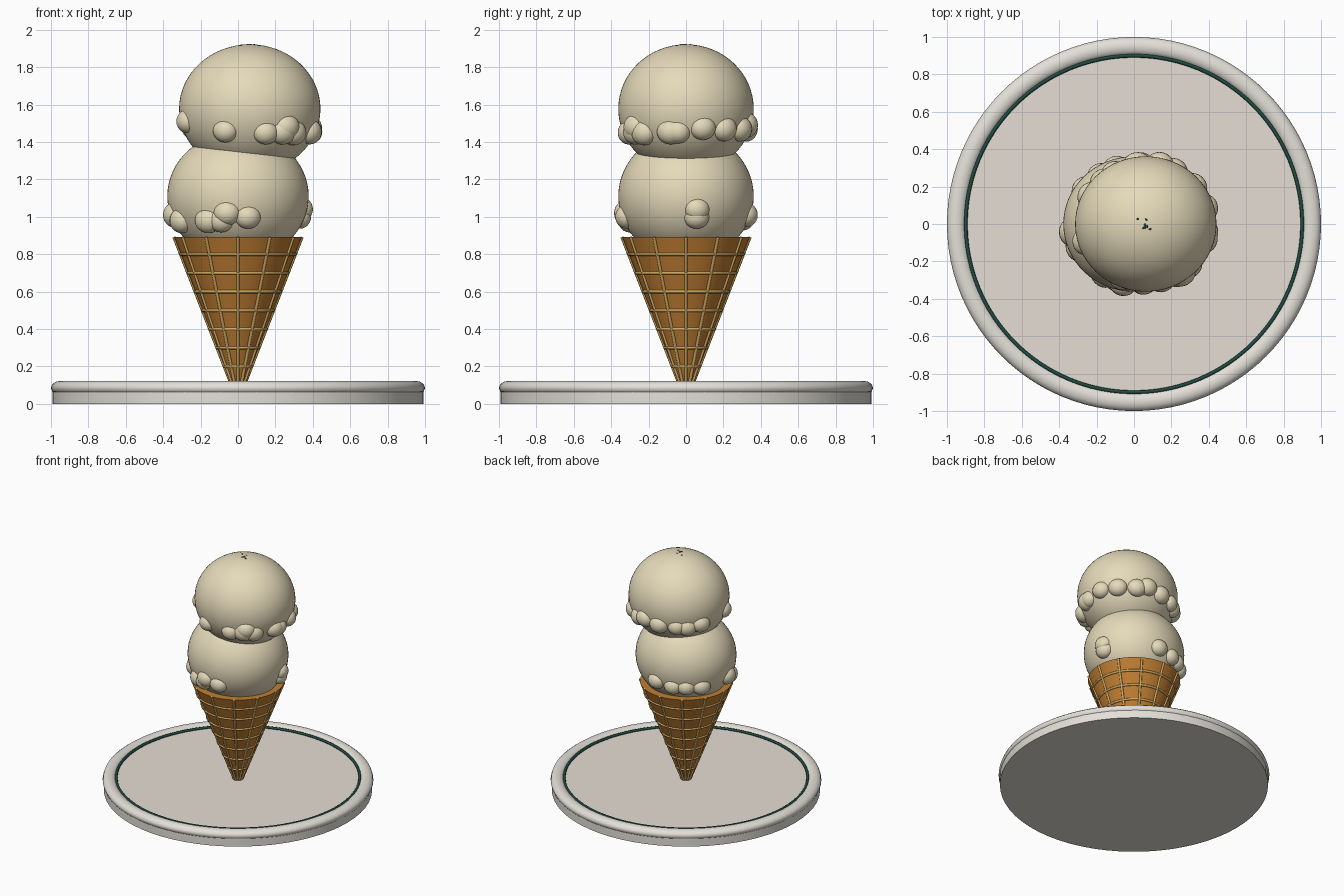
import bpy
import random
from math import radians, sin, cos, sqrt, pi
from mathutils import Vector

random.seed(4)
cube = bpy.data.objects.get("Cube")
if cube:
    bpy.data.objects.remove(cube, do_unlink=True)


def material(name, hex_code):
    channels = [int(hex_code[i:i + 2], 16) / 255 for i in (0, 2, 4)]
    colour = [((c + 0.055) / 1.055) ** 2.4 for c in channels] + [1]
    mat = bpy.data.materials.new(name)
    mat.use_nodes = True
    mat.diffuse_color = colour
    bsdf = next(n for n in mat.node_tree.nodes if n.type == "BSDF_PRINCIPLED")
    bsdf.inputs["Base Color"].default_value = colour
    return mat


cream = material("vanilla cream", "E5DABA")
wafer = material("wafer brown", "C07E32")
lattice = material("lattice tan", "CFA862")
stone = material("plate grey", "E5DED5")
rim_white = material("rim off white", "E4E0D8")
green = material("dark green", "1F4A40")


def finish(name, mat, angle=40):
    obj = bpy.context.object
    obj.name = name
    obj.data.materials.append(mat)
    bpy.ops.object.shade_smooth_by_angle(angle=radians(angle))
    return obj


def disc(name, mat, radius, low, high, top_radius=None, sides=96):
    bpy.ops.mesh.primitive_cone_add(
        vertices=sides, radius1=radius, depth=high - low, location=(0, 0, (low + high) / 2),
        radius2=radius if top_radius is None else top_radius)
    return finish(name, mat)


def ring(name, mat, radius, thickness, z, sides=8, segments=96):
    bpy.ops.mesh.primitive_torus_add(
        major_radius=radius, minor_radius=thickness, location=(0, 0, z),
        major_segments=segments, minor_segments=sides)
    return finish(name, mat, 60)


def ellipsoid(name, mat, centre, size, turn=0, detail=(48, 24)):
    bpy.ops.mesh.primitive_uv_sphere_add(
        segments=detail[0], ring_count=detail[1], radius=1,
        location=centre, rotation=(0, 0, turn))
    bpy.context.object.scale = size
    return finish(name, mat, 60)


# Plate: body, recessed top, rounded rim and a thin painted band
disc("plate_base", rim_white, 0.991, 0, 0.08, sides=64)
disc("plate_top", stone, 0.93, 0.07, 0.094)
ring("plate_rim", rim_white, 0.95, 0.05, 0.085, sides=12).scale.z = 0.76
ring("plate_band", green, 0.9, 0.01, 0.103)

# Wafer cone with lattice
CONE_LOW, CONE_HIGH, TIP, MOUTH = 0.09, 0.892, 0.03, 0.342


def cone_radius(z):
    return TIP + (MOUTH - TIP) * (z - CONE_LOW) / (CONE_HIGH - CONE_LOW)


disc("cone", wafer, TIP, CONE_LOW, CONE_HIGH, MOUTH, 48)
for i in range(7):
    z = 0.8 - 0.1 * i
    ring("cone_ring", lattice, cone_radius(z), 0.009, z, 8, 48)
for i in range(12):
    a = i * pi / 6
    foot = Vector((TIP * cos(a), TIP * sin(a), CONE_LOW))
    head = Vector((MOUTH * cos(a), MOUTH * sin(a), CONE_HIGH))
    bpy.ops.mesh.primitive_cylinder_add(
        vertices=8, radius=0.009, depth=(head - foot).length, location=(foot + head) / 2)
    bpy.context.object.rotation_euler = (head - foot).to_track_quat("Z", "Y").to_euler()
    finish("cone_rib", lattice, 70)

# Scoops, each with lumps around its lower edge given as (angle, height)
SIZE = Vector((0.378, 0.362, 0.345))
LOWER, UPPER = Vector((0, 0, 1.11)), Vector((0.063, 0, 1.577))
lower_lumps = [(10, 1.0), (10, 1.04), (84, 1.01), (107, 0.99), (124, 0.99), (144, 0.99),
               (188, 1.01), (204, 0.98), (-119, 0.98), (-106, 0.98), (-100, 1.02), (-81, 1.0)]
upper_lumps = [(-163, 1.51), (-113, 1.46), (-75, 1.45), (-58, 1.455), (-55, 1.48), (-45, 1.45),
               (-15, 1.455), (-8, 1.455), (16, 1.475), (39, 1.47), (63, 1.47), (77, 1.49),
               (98, 1.47), (121, 1.465), (134, 1.46), (152, 1.48)]


def scoop(name, centre, lumps):
    ellipsoid(name, cream, centre, SIZE, detail=(64, 32))
    for degrees, z in lumps:
        a = radians(degrees)
        spread = 0.94 * sqrt(1 - ((z - centre.z) / SIZE.z) ** 2)
        spot = (centre.x + SIZE.x * spread * cos(a), SIZE.y * spread * sin(a), z)
        grow = random.uniform(0.92, 1.04)
        ellipsoid(name + "_lump", cream, spot,
                  Vector((0.062, 0.073, 0.067)) * grow, a, (24, 12))


scoop("lower_scoop", LOWER, lower_lumps)
scoop("upper_scoop", UPPER, upper_lumps)

# Tiny flecks on the crown
for i in range(8):
    x, y = random.uniform(-0.05, 0.04), random.uniform(-0.03, 0.03)
    z = UPPER.z + SIZE.z * sqrt(1 - (x / SIZE.x) ** 2 - (y / SIZE.y) ** 2)
    ellipsoid("fleck", green, (UPPER.x + x, y, z), (0.008, 0.005, 0.003),
              random.uniform(0, pi), (8, 6))
